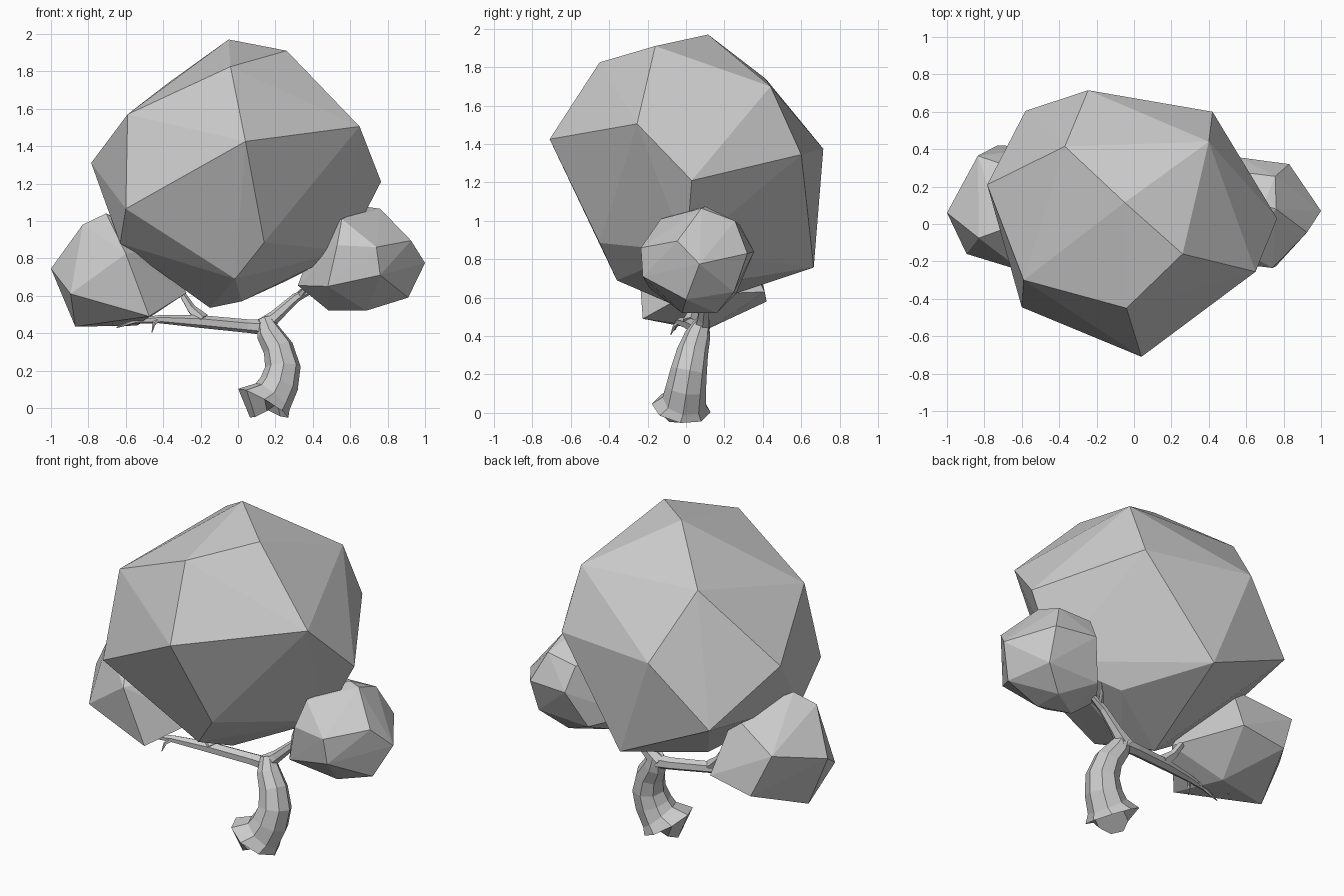
import bpy, bmesh
from mathutils import Vector, Quaternion
from math import tau


def finish(name, bm):
    bmesh.ops.recalc_face_normals(bm, faces=bm.faces)
    mesh = bpy.data.meshes.new(name)
    bm.to_mesh(mesh)
    bm.free()
    bpy.context.collection.objects.link(bpy.data.objects.new(name, mesh))


def faceted_clump(name, points):
    """Faceted leaf mass wrapped around its outermost corners."""
    bm = bmesh.new()
    for p in points:
        bm.verts.new(p)
    res = bmesh.ops.convex_hull(bm, input=bm.verts)
    bad = {v for v in res["geom_interior"] + res["geom_unused"]
           if isinstance(v, bmesh.types.BMVert)}
    bmesh.ops.delete(bm, geom=list(bad), context='VERTS')
    finish(name, bm)


def limb(name, path, sides=6):
    """Flat-sided tapering tube; path = (x, y, z, radius)."""
    bm = bmesh.new()
    pts = [Vector(p[:3]) for p in path]
    rings = []
    frame = Quaternion()
    prev = Vector((0, 0, 1))
    for i, p in enumerate(pts):
        d = (pts[min(i + 1, len(pts) - 1)] - pts[max(i - 1, 0)]).normalized()
        frame = prev.rotation_difference(d) @ frame
        prev = d
        rings.append([bm.verts.new(p + frame @ (Quaternion((0, 0, 1), tau * k / sides)
                      @ Vector((path[i][3], 0, 0)))) for k in range(sides)])
    for a, b in zip(rings, rings[1:]):
        for k in range(sides):
            n = (k + 1) % sides
            bm.faces.new((a[k], a[n], b[n], b[k]))
    bm.faces.new(rings[0])
    bm.faces.new(rings[-1])
    finish(name, bm)


# Leaf masses
faceted_clump("main_foliage", [
    (-.05, .115, 1.97), (.26, -.16, 1.91), (-.04, -.45, 1.825), (-.59, -.30, 1.57),
    (-.785, .21, 1.31), (-.60, -.445, 1.065), (.04, -.71, 1.425), (.65, -.255, 1.505),
    (.765, .03, 1.21), (.40, .44, 1.70), (.42, .60, 1.345), (-.245, .715, 1.375),
    (-.02, .665, .757), (-.37, .415, 1.74), (-.58, .605, 1.01), (.14, -.45, .885),
    (-.015, -.36, .69), (-.63, -.2, .88), (-.15, 0, .535), (.02, -.08, .57),
    (.26, .2, .68), (.575, 0, .84)])

faceted_clump("left_foliage", [
    (-.705, -.03, 1.04), (-.83, -.075, .98), (-1, .06, .745), (-.895, -.16, .61),
    (-.87, .06, .435), (-.60, -.25, .825), (-.475, -.225, .49), (-.275, 0, .615),
    (-.54, .12, .44), (-.835, .365, .83), (-.73, .42, .58), (-.45, .41, .63),
    (-.40, 0, .85), (-.5, .25, .95)])

faceted_clump("right_foliage", [
    (.69, .1, 1.075), (.76, .08, 1.065), (.925, -.045, .895), (1, .07, .775),
    (.91, 0, .59), (.685, -.02, .52), (.485, .04, .52), (.32, .06, .655),
    (.555, -.13, 1.01), (.53, -.21, .87), (.74, -.235, .86), (.76, -.225, .71),
    (.83, .32, .83), (.57, .355, .84), (.755, .255, 1.0), (.68, .16, .52),
    (.82, .25, .63), (.48, .26, .62), (.48, -.19, .65), (.44, .1, .98), (.55, .28, .98)])

# Curved trunk with flared foot
limb("trunk", [
    (.15, -.02, .0, .10), (.135, -.025, .025, .155), (.185, -.01, .06, .115),
    (.22, .0, .13, .105), (.24, .015, .22, .095), (.215, .035, .32, .082),
    (.165, .06, .40, .068), (.14, .085, .475, .04)], 8)

# Branches and twigs
limb("left_branch", [(.18, .08, .43, .045), (.05, .07, .438, .036), (-.2, .02, .462, .034),
                     (-.42, -.03, .475, .022), (-.55, -.05, .465, .013), (-.65, -.06, .43, .003)])
limb("right_branch", [(.13, .08, .43, .05), (.2, .09, .49, .034), (.31, .10, .59, .025),
                      (.39, .11, .63, .018), (.44, .11, .7, .01)])
for i, path in enumerate([
        [(-.19, .02, .47, .04), (-.25, .04, .53, .025), (-.3, .05, .61, .018)],
        [(-.42, -.03, .475, .015), (-.45, -.06, .45, .01), (-.46, -.08, .405, .002)],
        [(-.48, -.04, .47, .014), (-.57, -.01, .475, .01), (-.68, .01, .45, .002)],
        [(.33, .10, .6, .018), (.37, .06, .65, .012), (.40, .04, .71, .005)],
        [(.33, .10, .61, .018), (.36, .15, .64, .012), (.39, .18, .69, .005)]]):
    limb(f"twig_{i + 1}", path, 5)
